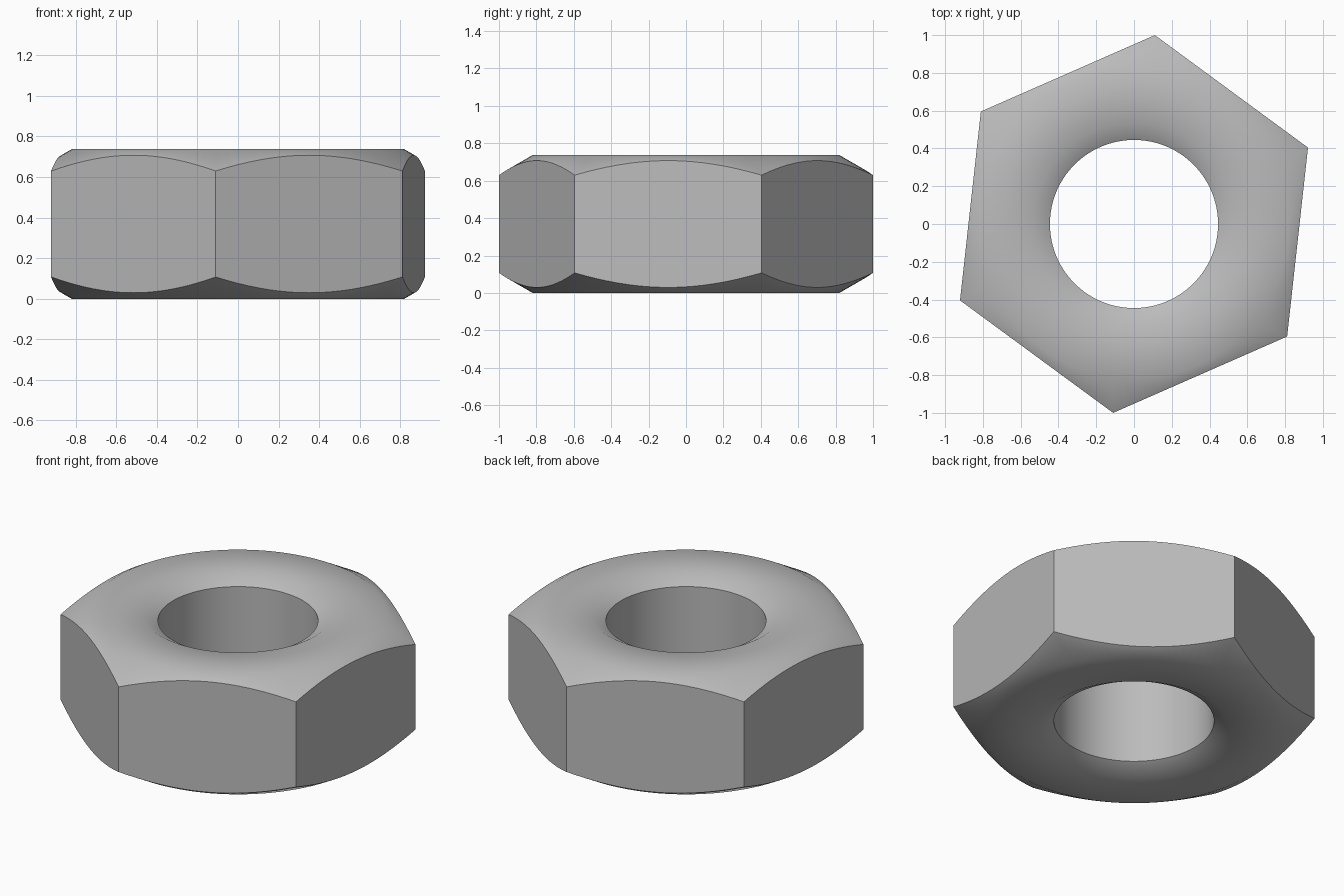
import bpy, bmesh
from math import pi, cos, sin, tan, radians

cube = bpy.data.objects.get("Cube")
if cube:
    bpy.data.objects.remove(cube, do_unlink=True)

HEIGHT = 0.737
CORNER = 1.006            # hexagon corner radius
FACE = 0.82               # radius of the flat end face
BORE, SINK = 0.445, 0.535 # hole and countersink radii
SLOPE = tan(radians(30))
TURN = radians(83.7)      # angle of the first corner
STEPS = 20                # segments per hexagon side

steel = bpy.data.materials.new("steel_grey")
steel.use_nodes = True
colour = (0.5, 0.5, 0.5, 1)
steel.diffuse_color = colour
steel.node_tree.nodes["Principled BSDF"].inputs["Base Color"].default_value = colour


def section(bm, i):
    """Closed cross-section of the nut at one angle around the axis."""
    around = (i % STEPS) / STEPS * pi / 3
    rim = CORNER * cos(pi / 6) / cos(around - pi / 6)
    upper = [(BORE, HEIGHT - (SINK - BORE) * SLOPE), (SINK, HEIGHT),
             (FACE, HEIGHT), (rim, HEIGHT - (rim - FACE) * SLOPE)]
    lower = [(r, HEIGHT - z) for r, z in reversed(upper)]
    a = TURN + i * pi / 3 / STEPS
    return [bm.verts.new((r * cos(a), r * sin(a), z)) for r, z in upper + lower]


# Hexagonal nut: chamfered ends, flat sides, countersunk bore
bm = bmesh.new()
rings = [section(bm, i) for i in range(6 * STEPS)]
for i, ring in enumerate(rings):
    after = rings[(i + 1) % len(rings)]
    for j in range(len(ring)):
        k = (j + 1) % len(ring)
        bm.faces.new((ring[j], ring[k], after[k], after[j]))
bmesh.ops.recalc_face_normals(bm, faces=bm.faces)

mesh = bpy.data.meshes.new("hex_nut")
bm.to_mesh(mesh)
bm.free()
mesh.materials.append(steel)
nut = bpy.data.objects.new("hex_nut", mesh)
bpy.context.collection.objects.link(nut)

# Smooth bore and chamfers, crisp hexagon edges
bpy.ops.object.select_all(action='DESELECT')
nut.select_set(True)
bpy.context.view_layer.objects.active = nut
bpy.ops.object.shade_smooth_by_angle(angle=radians(40))
